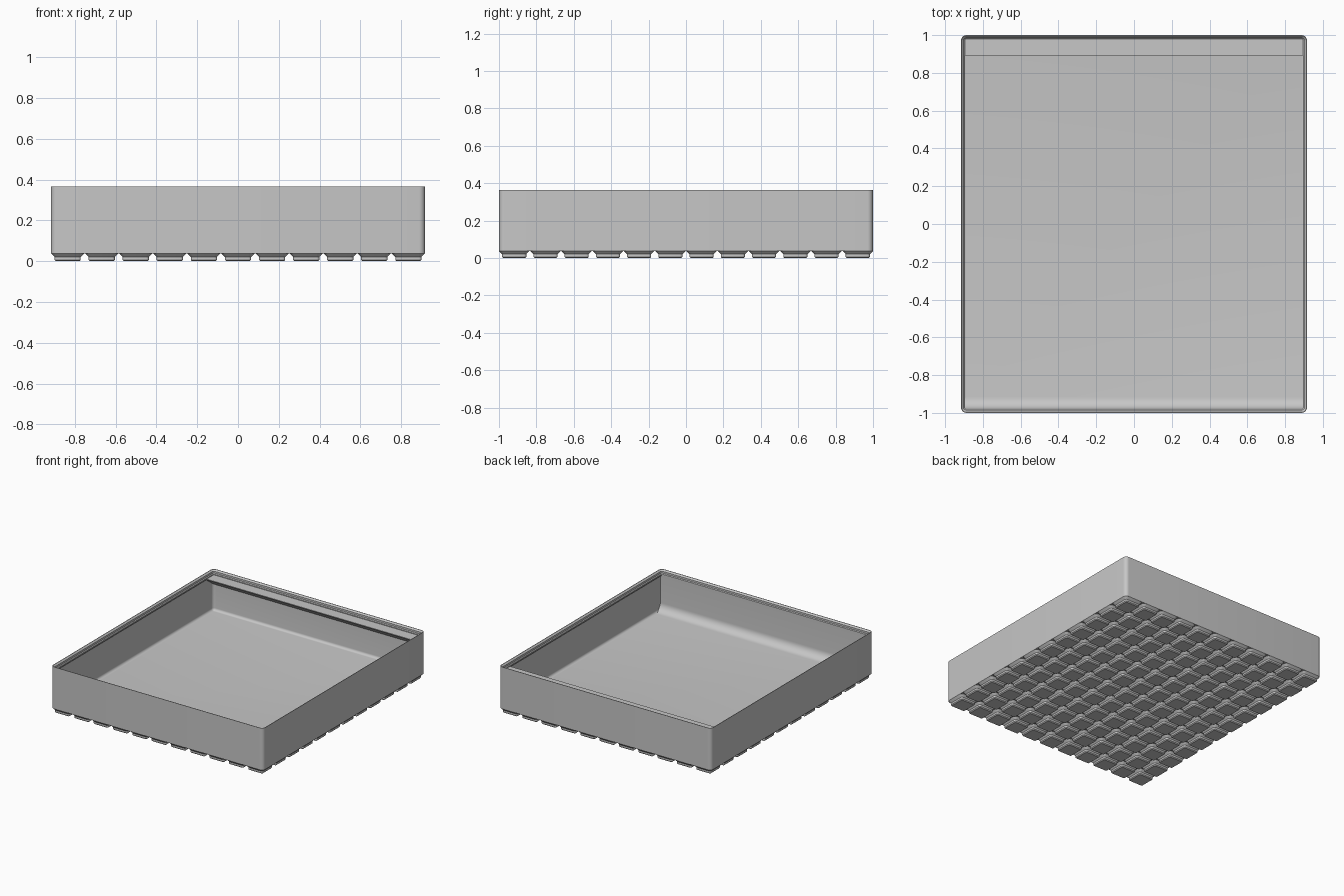
import bpy
import bmesh
import math

cube = bpy.data.objects.get("Cube")
if cube:
    bpy.data.objects.remove(cube, do_unlink=True)

# Working units are millimetres, scaled so the long side is 2
S = 2 / 251.5
PITCH = 21
COLS, ROWS = 11, 12
HX, HY = (COLS * PITCH - 0.5) / 2, (ROWS * PITCH - 0.5) / 2
RADIUS = 3.75
FLOOR = 5.7
WALL = 0.95

grey = bpy.data.materials.new("plain grey")
grey.diffuse_color = (0.57, 0.57, 0.57, 1)
grey.use_nodes = True
grey.node_tree.nodes["Principled BSDF"].inputs["Base Color"].default_value = grey.diffuse_color


def rounded_loop(bm, cx, cy, hx, hy, r, z, steps):
    """Ring of vertices around a rounded rectangle."""
    ring = []
    for q, (sx, sy) in enumerate([(1, 1), (-1, 1), (-1, -1), (1, -1)]):
        for i in range(steps + 1):
            a = math.pi / 2 * (q + i / steps)
            x = cx + sx * (hx - r) + r * math.cos(a)
            y = cy + sy * (hy - r) + r * math.sin(a)
            ring.append(bm.verts.new((x * S, y * S, z * S)))
    return ring


def loft(bm, cx, cy, hx, hy, profile, steps):
    """Skin rings along (inset, height) pairs and cap both ends."""
    rings = [rounded_loop(bm, cx, cy, hx - d, hy - d, max(RADIUS - d, 0.3), z, steps)
             for d, z in profile]
    n = len(rings[0])
    for a, b in zip(rings, rings[1:]):
        for i in range(n):
            j = (i + 1) % n
            bm.faces.new((a[i], a[j], b[j], b[i]))
    bm.faces.new(rings[0][::-1])
    bm.faces.new(rings[-1])


def finish(bm, name):
    bmesh.ops.recalc_face_normals(bm, faces=bm.faces)
    mesh = bpy.data.meshes.new(name)
    bm.to_mesh(mesh)
    bm.free()
    mesh.materials.append(grey)
    ob = bpy.data.objects.new(name, mesh)
    bpy.context.collection.objects.link(ob)
    bpy.ops.object.select_all(action="DESELECT")
    ob.select_set(True)
    bpy.context.view_layer.objects.active = ob
    bpy.ops.object.shade_smooth_by_angle(angle=math.radians(30))
    return ob


def prism(name, profile, half):
    """Extrude a (y, z) outline across the width."""
    bm = bmesh.new()
    ends = [[bm.verts.new((x * S, y * S, z * S)) for y, z in profile] for x in (-half, half)]
    n = len(profile)
    for i in range(n):
        j = (i + 1) % n
        bm.faces.new((ends[0][i], ends[0][j], ends[1][j], ends[1][i]))
    bm.faces.new(ends[0])
    bm.faces.new(ends[1][::-1])
    return finish(bm, name)


# Tray: outer wall, stepped stacking rim, inner wall, filleted floor
FILLET = 2.5
tray = [(0, 4.75), (0, 45.9), (0.5, 45.9), (1.9, 44.5), (1.9, 42.7),
        (2.6, 42), (2.6, 40.8), (WALL, 39.15)]
for i in range(7):
    a = math.pi / 2 * i / 6
    tray.append((WALL + FILLET * (1 - math.cos(a)), FLOOR + FILLET * (1 - math.sin(a))))
bm = bmesh.new()
loft(bm, 0, 0, HX, HY, tray, 8)
finish(bm, "tray")

# Grid of stepped feet
foot = [(2.95, 0), (2.15, 0.8), (2.15, 2.6), (0, 4.75), (0.4, 5)]
bm = bmesh.new()
for c in range(COLS):
    for r in range(ROWS):
        loft(bm, (c - (COLS - 1) / 2) * PITCH, (r - (ROWS - 1) / 2) * PITCH,
             PITCH / 2 - 0.25, PITCH / 2 - 0.25, foot, 4)
finish(bm, "feet")

# Thick front wall, curving into the floor
SCOOP = 8
front = -HY + 2.6
curve = [(-HY + 1.3, FLOOR - 0.3), (-HY + 1.3, 40.8), (front, 40.8)]
for i in range(11):
    a = math.pi / 2 * i / 10
    curve.append((front + SCOOP * (1 - math.cos(a)), FLOOR + SCOOP * (1 - math.sin(a))))
curve.append((front + SCOOP, FLOOR - 0.3))
prism("front_scoop", curve, HX - 0.94)

# Label shelf along the back, sloped underneath
edge, back, top = HY - 13.6, HY - 1.3, 41.2
prism("label_shelf", [(edge, top), (back, top), (back, top - 0.6 - 0.75 * (back - edge)),
                      (edge, top - 0.6)], HX - 0.94)
